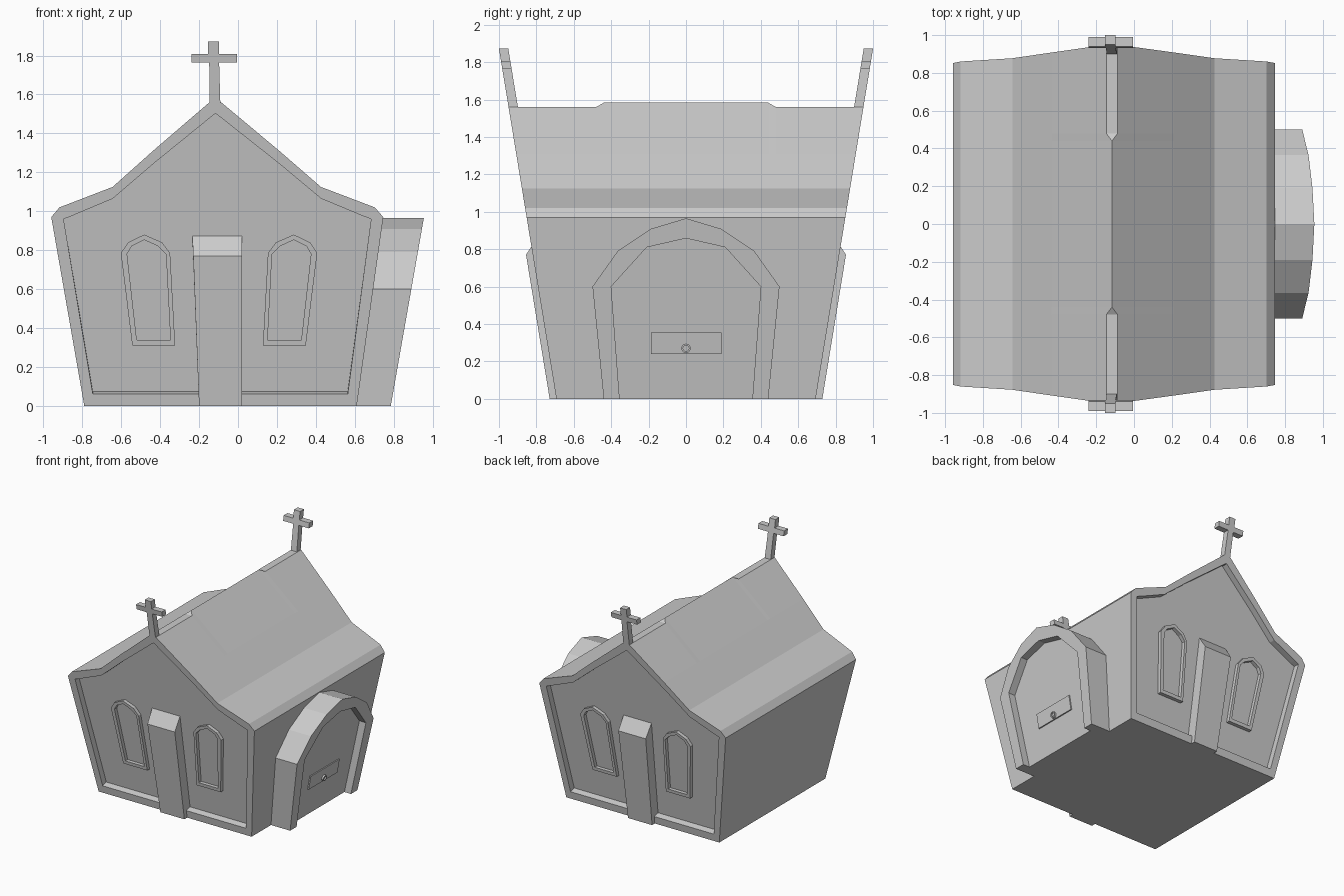
import bpy, bmesh, math

if "Cube" in bpy.data.objects:
    bpy.data.objects.remove(bpy.data.objects["Cube"])


def loft(name, rings, caps=True):
    """Skin equal-length rings of points, optionally capping both ends."""
    bm = bmesh.new()
    loops = [[bm.verts.new(p) for p in r] for r in rings]
    for a, b in zip(loops, loops[1:]):
        for i in range(len(a)):
            j = (i + 1) % len(a)
            bm.faces.new((a[i], a[j], b[j], b[i]))
    if caps:
        bm.faces.new(loops[0])
        bm.faces.new(loops[-1])
    bmesh.ops.remove_doubles(bm, verts=bm.verts, dist=0.0005)
    bmesh.ops.recalc_face_normals(bm, faces=bm.faces)
    me = bpy.data.meshes.new(name)
    bm.to_mesh(me)
    bm.free()
    ob = bpy.data.objects.new(name, me)
    bpy.context.collection.objects.link(ob)
    return ob


# Leaning surfaces: gable ends (s = -1 front, 1 back) and the side porch face
def gable(pts, s, d=0.0):
    return [(x, s * (0.693 + 0.164 * z + d), z) for x, z in pts]


def porch(pts, d=0.0):
    return [(0.785 + 0.176 * z + d, y, z) for y, z in pts]


def porch_wall(pts):
    return [(0.59 + 0.139 * z, y, z) for y, z in pts]


def both(half):
    """Mirror half-widths about the slightly leaning centre line."""
    c = lambda z: -0.09 - 0.017 * z
    return ([(c(z) + w, z) for w, z in half] +
            [(c(z) - w, z) for w, z in reversed(half)])


def sym(half):
    return half + [(-y, z) for y, z in reversed(half) if y > 0]


# Walls and roof in one shell with recessed gables
outer = both([(.70, 0), (.853, .97), (.81, 1.02), (.535, 1.125),
              (.325, 1.31), (.03, 1.56)])
inner = both([(.655, .062), (.79, .96), (.75, .975), (.535, 1.065),
              (.325, 1.243), (.004, 1.5)])
deep = both([(.655, .075), (.79, .96), (.75, .975), (.535, 1.065),
             (.325, 1.243), (.004, 1.5)])
ridge = both([(.70, 0), (.853, .97), (.81, 1.02), (.535, 1.125),
              (.325, 1.31), (0, 1.583)])
DEPTH = -0.05
flat = lambda pts, y: [(x, y, z) for x, z in pts]
loft("church_body", [
    gable(deep, -1, DEPTH), gable(inner, -1), gable(outer, -1),
    flat(outer, -.48), flat(ridge, -.44), flat(ridge, .44), flat(outer, .48),
    gable(outer, 1), gable(inner, 1), gable(deep, 1, DEPTH)])

# Gable details, repeated front and back
win_out = [(-.543, .31), (-.323, .31), (-.349, .785), (-.39, .84),
           (-.482, .88), (-.565, .84), (-.602, .785)]
win_in = [(-.52, .338), (-.347, .338), (-.37, .78), (-.41, .82),
          (-.482, .853), (-.547, .82), (-.57, .78)]
cross = [(-.145, 1.53), (-.09, 1.53), (-.097, 1.765), (-.005, 1.765),
         (-.005, 1.807), (-.097, 1.807), (-.097, 1.873), (-.153, 1.873),
         (-.153, 1.807), (-.24, 1.807), (-.24, 1.765), (-.148, 1.765)]
for s, end in ((-1, "front"), (1, "back")):
    # Tall central pillar with sloping cap
    loft(end + "_pillar", [
        gable([(-.2, 0), (.02, 0), (.02, .88), (-.235, .88)], s, DEPTH - .005),
        gable([(-.2, 0), (.02, 0), (.02, .77), (-.23, .77)], s, .036)])
    # Pointed window frames
    for side in (0, 1):
        flip = lambda pts: [(-.195 - x, z) if side else (x, z) for x, z in pts]
        o, i = flip(win_out), flip(win_in)
        loft(f"{end}_window_frame_{side}", [
            gable(o, s, DEPTH - .005), gable(o, s, DEPTH + .03),
            gable(i, s, DEPTH + .03), gable(i, s, DEPTH - .005)], caps=False)
    # Cross on the gable peak
    loft(end + "_cross", [gable(cross, s, -.05), gable(cross, s)])

# Side porch: arched surround with a recessed door
arch_out = sym([(.44, 0), (.5, .6), (.365, .79), (.19, .908), (0, .965)])
arch_in = sym([(.355, 0), (.4, .6), (.21, .81), (0, .858)])
surround = arch_out + arch_in[::-1]
loft("porch_arch", [porch_wall(surround), porch(surround)])
loft("porch_door", [porch_wall(arch_in), porch(arch_in, -.06)])

# Plate and round knob on the door
plate = [(-.187, .24), (.19, .24), (.19, .355), (-.187, .355)]
loft("door_plate", [porch(plate, -.065), porch(plate, -.05)])
circle = lambda r: [(r * math.cos(a * math.pi / 6), .27 + r * math.sin(a * math.pi / 6))
                    for a in range(12)]
loft("door_knob", [porch(circle(.025), -.055), porch(circle(.025), -.035),
                   porch(circle(.016), -.035), porch(circle(.016), -.045)])
